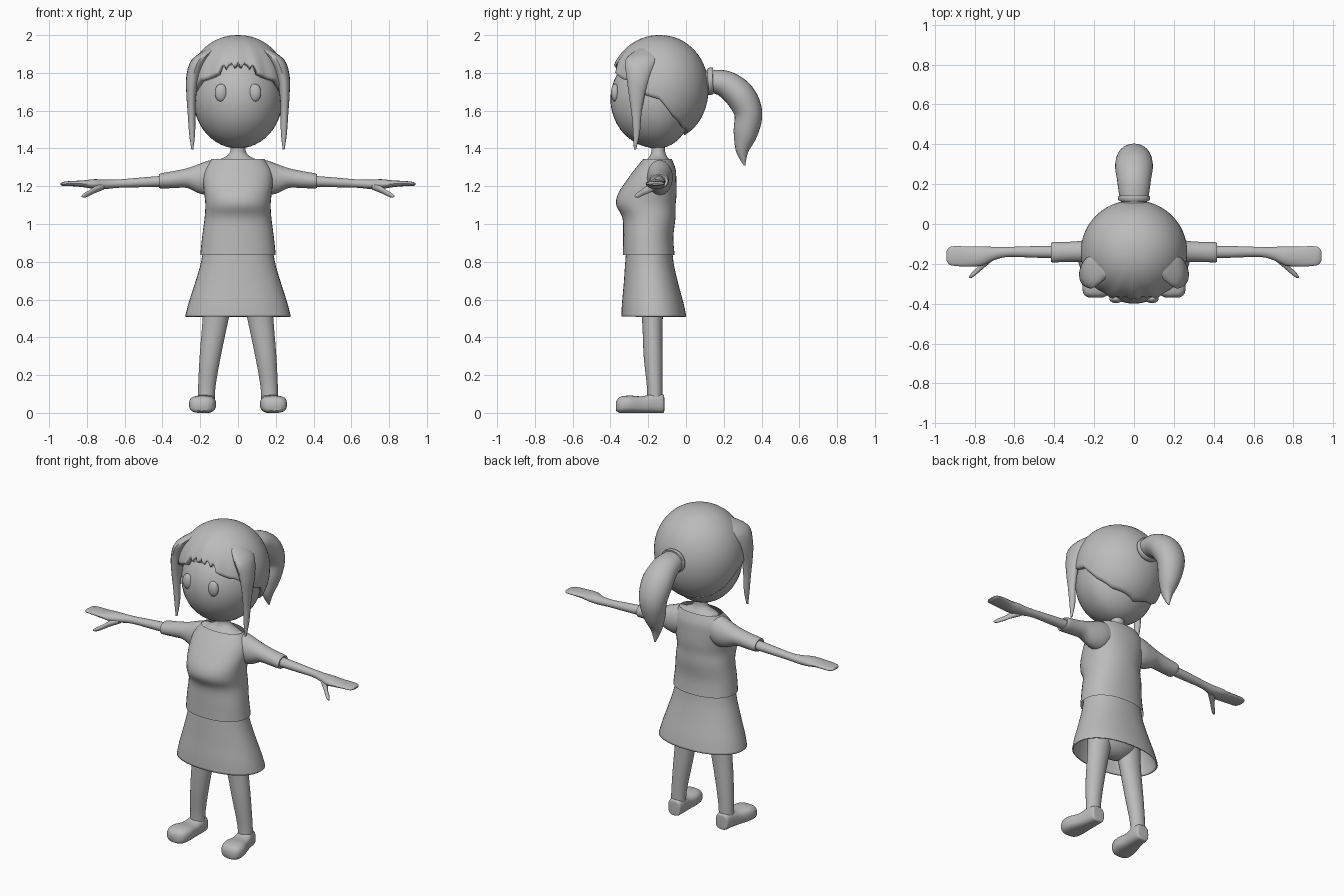
import bpy, bmesh, math
from mathutils import Vector

clay = bpy.data.materials.new("plain_grey")
clay.diffuse_color = (0.5, 0.5, 0.5, 1)
X, Y, Z = Vector((1, 0, 0)), Vector((0, 1, 0)), Vector((0, 0, 1))


def finish(name, bm, angle=40):
    bmesh.ops.recalc_face_normals(bm, faces=bm.faces)
    me = bpy.data.meshes.new(name)
    bm.to_mesh(me)
    bm.free()
    me.materials.append(clay)
    ob = bpy.data.objects.new(name, me)
    bpy.context.collection.objects.link(ob)
    bpy.ops.object.select_all(action='DESELECT')
    bpy.context.view_layer.objects.active = ob
    ob.select_set(True)
    bpy.ops.object.shade_smooth_by_angle(angle=math.radians(angle))
    return ob


def spline(keys, sub):
    """Catmull-Rom through rows of numbers."""
    rows = []
    for i in range(len(keys) - 1):
        p = [keys[max(0, min(len(keys) - 1, i + k))] for k in (-1, 0, 1, 2)]
        for s in range(sub):
            t = s / sub
            rows.append([0.5 * (2 * b + (c - a) * t + (2 * a - 5 * b + 4 * c - d) * t * t
                                + (3 * b - a - 3 * c + d) * t ** 3) for a, b, c, d in zip(*p)])
    return rows + [list(keys[-1])]


def loft(name, keys, u, v=None, n=28, sub=4, power=1.0, caps=(True, True), side=1):
    """Skin oval rings (x, y, z, radius_u, radius_v) along a smooth path."""
    rows = spline(keys, sub)
    pts = [Vector((r[0] * side, r[1], r[2])) for r in rows]
    bm, rings = bmesh.new(), []
    for i, r in enumerate(rows):
        tan = pts[min(i + 1, len(pts) - 1)] - pts[max(i - 1, 0)]
        w = v or tan.cross(u).normalized()
        ring = []
        for k in range(n):
            a = math.tau * k / n
            c, s = math.cos(a), math.sin(a)
            c, s = math.copysign(abs(c) ** power, c), math.copysign(abs(s) ** power, s)
            ring.append(bm.verts.new(pts[i] + u * c * max(r[3], .002) + w * s * max(r[4], .002)))
        rings.append(ring)
    for p, q in zip(rings, rings[1:]):
        for k in range(n):
            bm.faces.new((p[k], p[(k + 1) % n], q[(k + 1) % n], q[k]))
    if caps[0]:
        bm.faces.new(rings[0])
    if caps[1]:
        bm.faces.new(rings[-1])
    return finish(name, bm)


def ball(name, c, r, back=None):
    bm = bmesh.new()
    bmesh.ops.create_uvsphere(bm, u_segments=40, v_segments=24, radius=1)
    for p in bm.verts:
        ry = back if back and p.co.y > 0 else r[1]
        p.co = Vector((c[0] + p.co.x * r[0], c[1] + p.co.y * ry, c[2] + p.co.z * r[2]))
    return finish(name, bm)


def solidify(ob, t):
    m = ob.modifiers.new("thickness", 'SOLIDIFY')
    m.thickness, m.offset = t, -1


# Head and neck
ball("head", (0, -.15, 1.66), (.235, .25, .26), back=.19)
loft("neck", [(0, -.15, 1.27, .15, .075), (0, -.15, 1.325, .125, .07), (0, -.147, 1.36, .06, .045),
              (0, -.147, 1.39, .04, .036), (0, -.147, 1.45, .042, .038)], X, Y)

# Hair cap: its lower edge is a height that changes with the angle from the front
EDGE = [(0, 1.83), (18, 1.825), (24, 1.80), (38, 1.77), (50, 1.76), (62, 1.71), (75, 1.68),
        (90, 1.66), (108, 1.57), (130, 1.51), (180, 1.47)]


def hair_edge(deg):
    for (a, za), (b, zb) in zip(EDGE, EDGE[1:]):
        if deg <= b:
            return za + (zb - za) * (deg - a) / (b - a)
    return EDGE[-1][1]


bm, cols = bmesh.new(), []
top = bm.verts.new((0, -.14, 2.0))
N, M = 120, 22
for k in range(N):
    deg = 360 * k / N
    d = min(deg, 360 - deg)
    e = hair_edge(d)
    if d < 22:                                   # jagged fringe
        e += .035 * abs(((d / 10) % 1) * 2 - 1)
    t_end = math.acos((e - 1.72) / .28)
    front = max(0, 1 - d / 65)
    col = []
    for j in range(1, M + 1):
        t = t_end * j / M
        rad = math.sin(t) ** (.85 if t > math.pi / 2 else .95)
        rad *= 1 + min(1, front * 2) * (j / M) ** 2 * (.012 + .018 * math.cos(math.radians(d * 15)))
        a = math.radians(deg)
        col.append(bm.verts.new((.267 * rad * math.sin(a), -.14 - .26 * rad * math.cos(a),
                                 1.72 + .28 * math.cos(t))))
    cols.append(col)
for k in range(N):
    p, q = cols[k], cols[(k + 1) % N]
    bm.faces.new((top, p[0], q[0]))
    for j in range(M - 1):
        bm.faces.new((p[j], p[j + 1], q[j + 1], q[j]))
solidify(finish("hair_cap", bm, 50), .03)

# Ponytail and its band
loft("ponytail", [(0, .09, 1.755, .06, .055), (0, .15, 1.755, .075, .062), (0, .22, 1.735, .085, .073),
                  (0, .29, 1.675, .095, .08), (0, .33, 1.585, .085, .074), (0, .315, 1.48, .065, .064),
                  (0, .298, 1.39, .035, .035), (0, .31, 1.31, .004, .004)], X, sub=5)
loft("hair_band", [(0, .115, 1.757, .07, .063), (0, .122, 1.757, .08, .072),
                   (0, .138, 1.755, .08, .072), (0, .145, 1.755, .07, .063)], X, sub=3)

# Shirt body and skirt
loft("shirt", [(0, -.197, .835, .2, .137), (0, -.2, .93, .19, .133), (0, -.196, 1.03, .177, .14),
               (0, -.212, 1.1, .173, .157), (0, -.205, 1.16, .178, .155), (0, -.183, 1.23, .185, .132),
               (0, -.163, 1.29, .175, .108), (0, -.15, 1.345, .138, .075)], X, Y, n=40,
     power=.9, caps=(False, False))
skirt = loft("skirt", [(0, -.195, .86, .185, .122), (0, -.193, .78, .2, .13), (0, -.185, .68, .23, .145),
                       (0, -.176, .58, .262, .163), (0, -.17, .51, .28, .172)], X, Y, n=40,
             power=.92, caps=(True, False))
solidify(skirt, .008)
ball("hips", (0, -.185, .64), (.17, .1, .13))

for s, tag in ((-1, "left"), (1, "right")):
    # Eyes and long side locks
    ball("eye_" + tag, (s * .09, -.375, 1.695), (.033, .022, .047))
    loft("side_lock_" + tag, [(.13, -.2, 1.93, .03, .05), (.205, -.235, 1.87, .04, .085),
                              (.238, -.25, 1.78, .036, .065), (.247, -.26, 1.68, .026, .042),
                              (.246, -.262, 1.58, .02, .026), (.243, -.262, 1.48, .016, .018),
                              (.242, -.27, 1.395, .005, .006)], X, Y, n=16, side=s)
    # Sleeves and arms
    loft("sleeve_" + tag, [(.09, -.14, 1.255, .065, .085), (.15, -.14, 1.245, .07, .092),
                           (.21, -.138, 1.24, .062, .076), (.27, -.138, 1.243, .053, .052),
                           (.34, -.14, 1.235, .05, .045), (.412, -.142, 1.228, .05, .039),
                           (.412, -.142, 1.228, .032, .028)], Y, Z, side=s)
    loft("arm_" + tag, [(.36, -.14, 1.228, .032, .03), (.5, -.14, 1.221, .029, .026),
                        (.63, -.14, 1.214, .025, .022), (.7, -.148, 1.21, .033, .025),
                        (.76, -.16, 1.211, .048, .026), (.82, -.164, 1.213, .05, .018),
                        (.89, -.161, 1.214, .05, .013), (.925, -.16, 1.212, .044, .011),
                        (.94, -.16, 1.211, .025, .004)], Y, Z, n=20, side=s)
    loft("thumb_" + tag, [(.71, -.165, 1.2, .02, .018), (.755, -.2, 1.183, .022, .019),
                          (.785, -.232, 1.165, .016, .015), (.812, -.255, 1.152, .014, .013),
                          (.828, -.268, 1.147, .004, .004)], Y, Z, n=14, side=s)
    # Legs and shoes
    loft("leg_" + tag, [(.09, -.18, .7, .085, .075), (.118, -.178, .5, .069, .055),
                        (.147, -.174, .3, .056, .05), (.165, -.166, .14, .046, .041),
                        (.168, -.165, .05, .045, .041)], X, Y, side=s)
    loft("shoe_" + tag, [(.166, -.115, .045, .03, .035), (.167, -.122, .049, .042, .049),
                         (.17, -.17, .052, .05, .052), (.178, -.23, .044, .057, .044),
                         (.187, -.3, .046, .071, .046), (.191, -.35, .042, .062, .042),
                         (.192, -.37, .036, .035, .025)], X, Z, n=24, power=.7, side=s)
